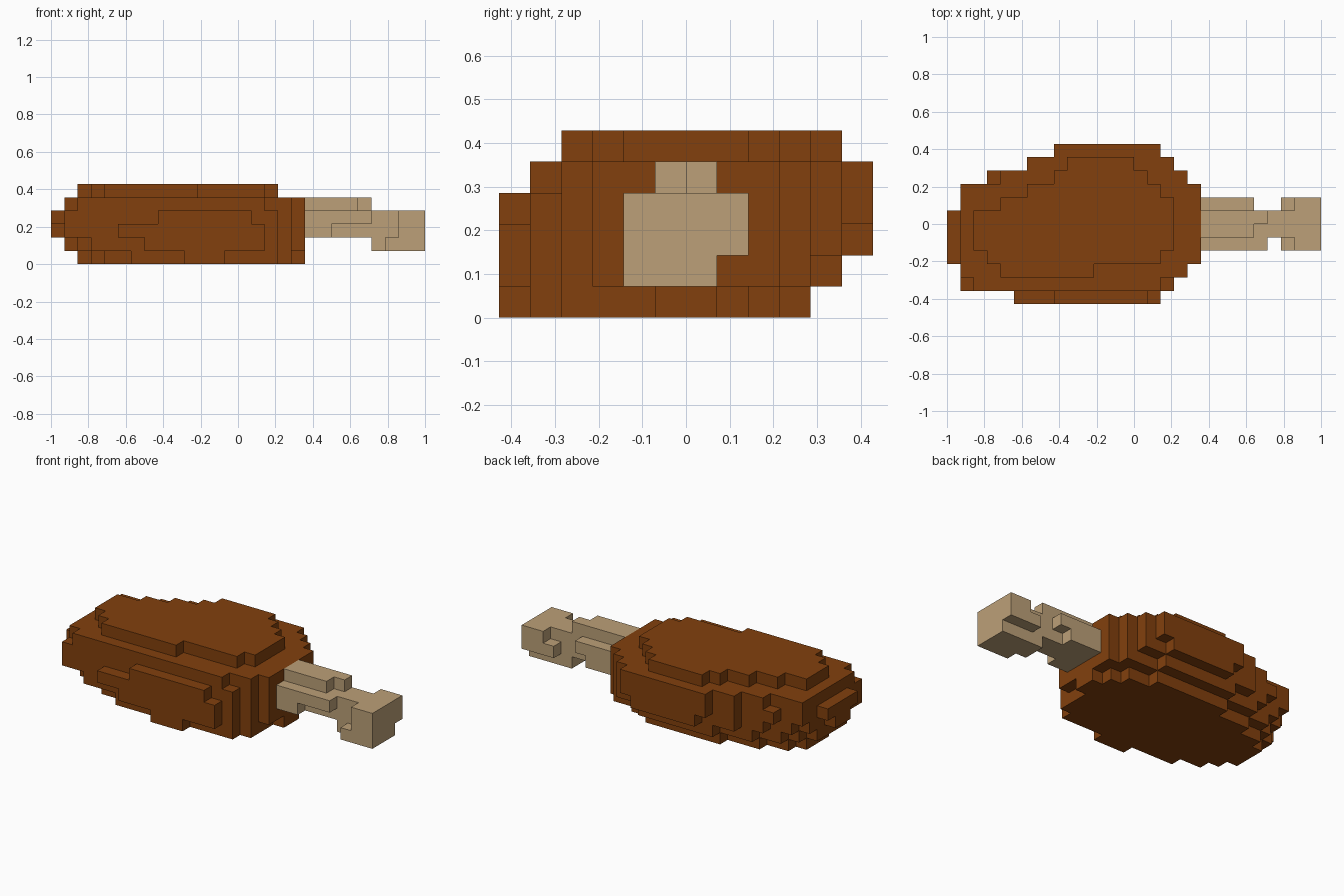
import bpy
import bmesh
from math import radians
from mathutils import Vector

CELL = 1 / 14                      # size of one block
ORIGIN = Vector((-1, -6 * CELL, 0))

cube = bpy.data.objects.get("Cube")
if cube:
    bpy.data.objects.remove(cube, do_unlink=True)


def make_material(name, colour):
    mat = bpy.data.materials.new(name)
    mat.use_nodes = True
    mat.diffuse_color = (*colour, 1)
    mat.node_tree.nodes["Principled BSDF"].inputs["Base Color"].default_value = (*colour, 1)
    return mat


def fill_box(cells, x_range, y_range, z_range):
    """Add every block inside the given half-open index ranges."""
    for x in range(*x_range):
        for y in range(*y_range):
            for z in range(*z_range):
                cells.add((x, y, z))


def build_blocks(name, cells, material):
    """Skin a set of blocks with only its outer faces."""
    bm = bmesh.new()
    corners = {}

    def corner(point):
        key = tuple(point)
        if key not in corners:
            corners[key] = bm.verts.new(ORIGIN + Vector(key) * CELL)
        return corners[key]

    for cell in sorted(cells):
        for axis in range(3):
            u, v = (axis + 1) % 3, (axis + 2) % 3
            for side in (0, 1):
                neighbour = list(cell)
                neighbour[axis] += 2 * side - 1
                if tuple(neighbour) in cells:
                    continue
                quad = []
                for du, dv in ((0, 0), (1, 0), (1, 1), (0, 1)):
                    point = list(cell)
                    point[axis] += side
                    point[u] += du
                    point[v] += dv
                    quad.append(corner(point))
                bm.faces.new(quad if side else quad[::-1])

    # Merge coplanar block faces into clean flat panels
    bmesh.ops.dissolve_limit(bm, angle_limit=radians(1), verts=bm.verts[:],
                             edges=bm.edges[:], use_dissolve_boundaries=False)
    mesh = bpy.data.meshes.new(name)
    bm.to_mesh(mesh)
    bm.free()
    mesh.materials.append(material)
    obj = bpy.data.objects.new(name, mesh)
    bpy.context.collection.objects.link(obj)
    return obj


meat_brown = make_material("roasted brown", (0.223, 0.051, 0.004))
bone_tan = make_material("bone tan", (0.503, 0.352, 0.188))

# Meat: each layer is a stack of rows from front to back,
# given as first row, row starts and row ends
WIDE = [16, 17, 18] + [19] * 6 + [18, 17, 16]
layers = [
    (0, [10, 6, 4, 3, 2, 2, 2, 3, 5, 8], [13, 17, 18, 18, 18, 19, 19, 18, 17, 15]),
    (0, [7, 3, 2, 1, 1, 1, 1, 2, 3, 5, 8], WIDE[:10] + [15]),
    (0, [5, 1, 1, 1, 0, 0, 1, 1, 2, 4, 6, 9], WIDE[:11] + [15]),
    (0, [8, 1, 1, 0, 0, 0, 0, 1, 1, 3, 6, 8], [15] + WIDE[1:]),
    (1, [2, 1, 1, 1, 1, 1, 1, 1, 4, 6, 8], [16] + WIDE[2:]),
    (2, [4, 3, 2, 2, 2, 4, 6, 8, 9], [11, 16, 17, 17, 17, 17, 16, 15, 14]),
]
meat = set()
for z, (first_row, starts, ends) in enumerate(layers):
    for row, span in enumerate(zip(starts, ends), first_row):
        fill_box(meat, span, (row, row + 1), (z, z + 1))
build_blocks("meat", meat, meat_brown)

# Bone: shaft with side rails and a top ridge, then the knob
bone = set()
fill_box(bone, (19, 28), (5, 7), (2, 4))     # core
fill_box(bone, (19, 23), (5, 6), (4, 5))     # top ridge, front half
fill_box(bone, (19, 24), (6, 7), (4, 5))     # top ridge, back half
fill_box(bone, (19, 24), (4, 5), (3, 4))     # front rail
fill_box(bone, (19, 21), (4, 5), (2, 3))     # front rail foot
fill_box(bone, (19, 23), (7, 8), (3, 4))     # back rail
fill_box(bone, (19, 22), (7, 8), (2, 3))     # back rail foot
fill_box(bone, (24, 28), (5, 7), (1, 2))     # knob underside
fill_box(bone, (26, 28), (4, 5), (1, 4))     # knob front
fill_box(bone, (25, 26), (4, 5), (1, 2))     # knob front step
fill_box(bone, (26, 28), (7, 8), (2, 4))     # knob back
fill_box(bone, (25, 26), (7, 8), (2, 3))     # knob back step
build_blocks("bone", bone, bone_tan)
